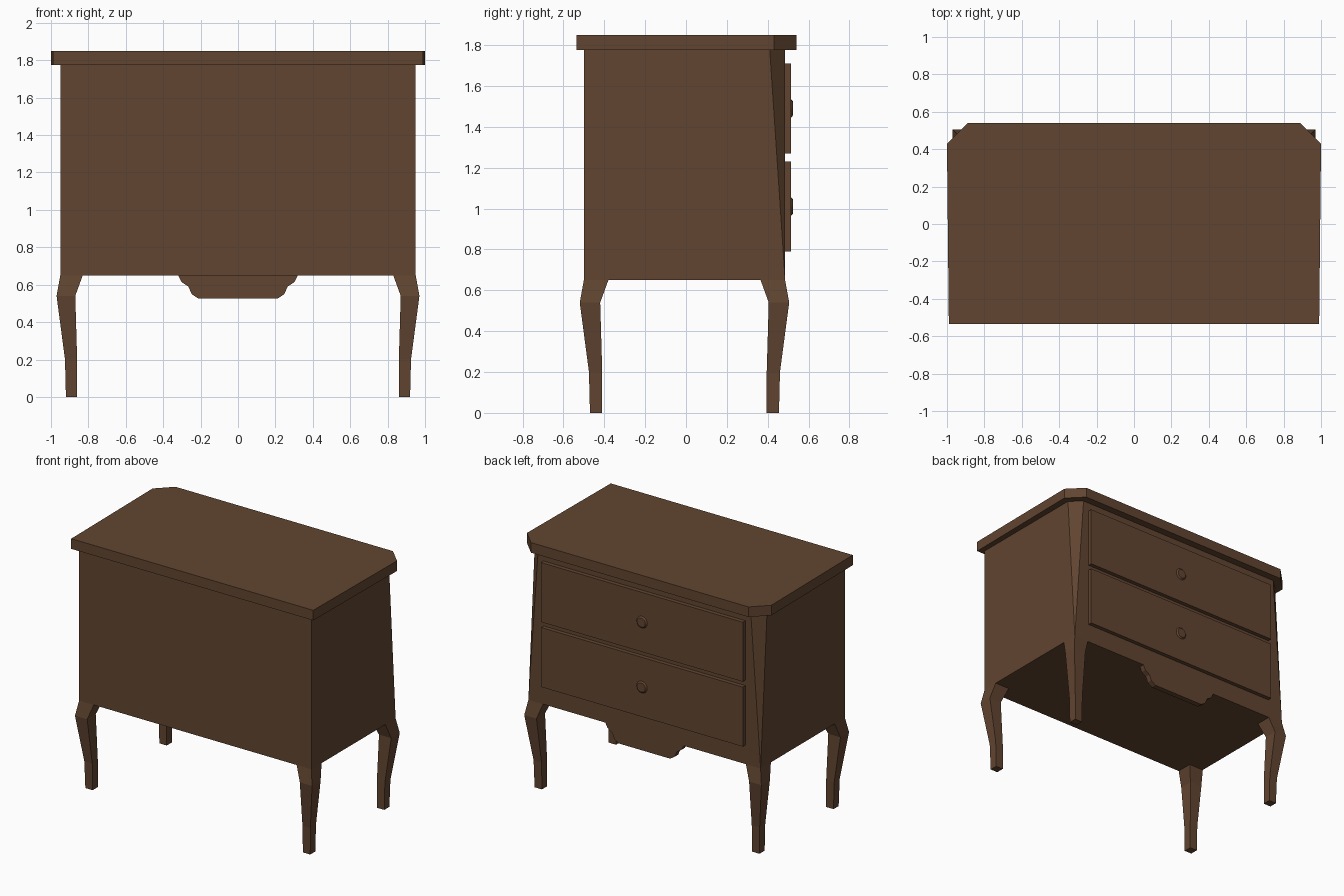
import bpy, bmesh, math
from mathutils import Matrix

cube = bpy.data.objects.get("Cube")
if cube:
    bpy.data.objects.remove(cube, do_unlink=True)

wood = bpy.data.materials.new("brown_wood")
wood.use_nodes = True
color = (0.120, 0.059, 0.030, 1)
wood.diffuse_color = color
bsdf = next(n for n in wood.node_tree.nodes if n.type == 'BSDF_PRINCIPLED')
bsdf.inputs["Base Color"].default_value = color
bsdf.inputs["Roughness"].default_value = 0.7


def finish(name, bm):
    bmesh.ops.recalc_face_normals(bm, faces=bm.faces[:])
    mesh = bpy.data.meshes.new(name)
    bm.to_mesh(mesh)
    bm.free()
    mesh.materials.append(wood)
    obj = bpy.data.objects.new(name, mesh)
    bpy.context.collection.objects.link(obj)
    return obj


def loft(name, rings):
    """Join rings of points into a closed solid."""
    bm = bmesh.new()
    loops = [[bm.verts.new(p) for p in ring] for ring in rings]
    for a, b in zip(loops, loops[1:]):
        for i in range(len(a)):
            j = (i + 1) % len(a)
            bm.faces.new((a[i], a[j], b[j], b[i]))
    bm.faces.new(loops[0])
    bm.faces.new(loops[-1])
    return finish(name, bm)


def mirrored(half):
    """Complete a right-hand outline with its reflection in x."""
    return half + [(-x, v) for x, v in reversed(half)]


def box(name, x0, x1, y0, y1, z0, z1):
    ring = [(x0, y0), (x1, y0), (x1, y1), (x0, y1)]
    return loft(name, [[(x, y, z) for x, y in ring] for z in (z0, z1)])


# Top slab with two clipped corners
slab = mirrored([(0.99, -0.535), (1.0, 0.43), (0.89, 0.54)])
loft("top_slab", [[(x, y, z) for x, y in slab] for z in (1.775, 1.85)])

# Cabinet body: the corner chamfers run out to a point at the floor
bm = bmesh.new()
for s in (-1, 1):
    for z in (0.65, 1.775):
        bm.verts.new((s * 0.95, -0.5, z))
    for z in (0.72, 1.775):
        bm.verts.new((s * 0.95, 0.41, z))
        bm.verts.new((s * 0.87, 0.485, z))
    bm.verts.new((s * 0.95, 0.485, 0.65))
bmesh.ops.convex_hull(bm, input=bm.verts[:])
bmesh.ops.dissolve_limit(bm, angle_limit=math.radians(1),
                         verts=bm.verts[:], edges=bm.edges[:])
finish("cabinet_body", bm)

# Curved legs: height, inner and outer edge
leg = [(0.65, 0.83, 0.95), (0.54, 0.87, 0.97), (0.2, 0.86, 0.925), (0, 0.86, 0.92)]
for sx, side in ((1, "left"), (-1, "right")):
    for sy, shift, end in ((-1, 0.45, "front"), (1, 0.465, "back")):
        rings = []
        for z, a, b in leg:
            c, d = a - shift, b - shift
            rings.append([(sx * x, sy * y, z)
                          for x, y in ((a, c), (b, c), (b, d), (a, d))])
        loft(f"{end}_{side}_leg", rings)

# Scalloped apron below the drawers
apron = mirrored([(0.21, 0.525), (0.248, 0.55), (0.265, 0.59), (0.303, 0.615), (0.32, 0.65)])
loft("apron", [[(x, y, z) for x, z in apron] for y in (0.445, 0.485)])

# Drawers with low round knobs
for label, z in (("lower", 1.01), ("upper", 1.49)):
    box(f"{label}_drawer", -0.825, 0.825, 0.485, 0.515, z - 0.22, z + 0.22)
    bm = bmesh.new()
    bmesh.ops.create_cone(
        bm, cap_ends=True, segments=16, radius1=0.045, radius2=0.034, depth=0.01,
        matrix=Matrix.Translation((0, 0.519, z)) @ Matrix.Rotation(-math.pi / 2, 4, 'X'))
    finish(f"{label}_knob", bm)
